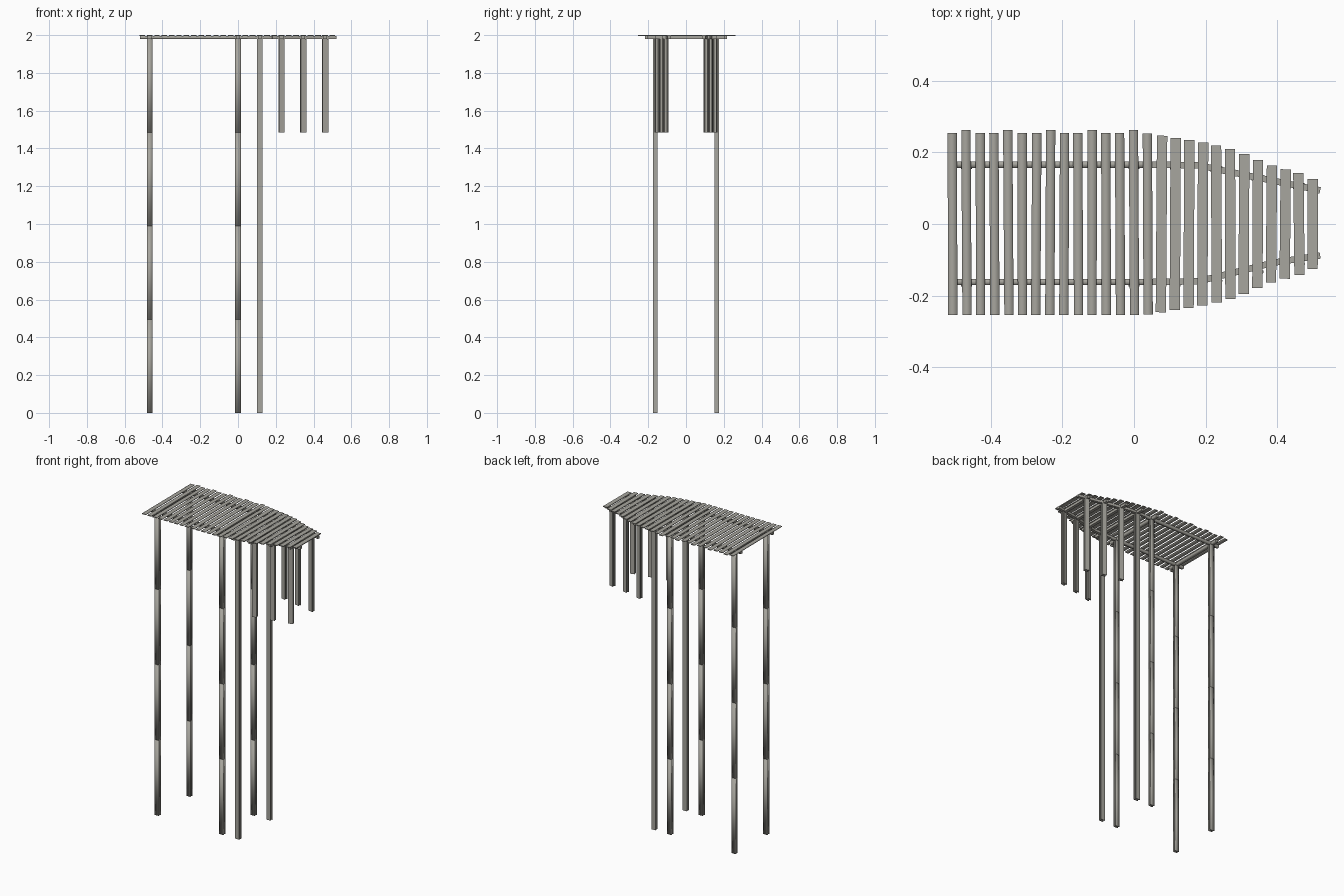
import bpy, math, random
from mathutils import Vector

random.seed(4)
cube = bpy.data.objects.get("Cube")
if cube:
    bpy.data.objects.remove(cube, do_unlink=True)

wood = bpy.data.materials.new("weathered_grey_wood")
wood.use_nodes = True
colour = (0.39, 0.38, 0.342, 1)
wood.diffuse_color = colour
wood.node_tree.nodes["Principled BSDF"].inputs["Base Color"].default_value = colour

# Which faces of a timber are smooth: none, the four long ones, or all
FLAT, LONG, ALL = (), (0, 1, 2, 4), range(6)


def timber(name, start, end, width, bottom, top, smooth=FLAT):
    """Box running from start to end in plan, between two heights."""
    a, b = Vector(start), Vector(end)
    along = (b - a).normalized()
    side = Vector((-along.y, along.x)) * width / 2
    plan = [a - side, b - side, b + side, a + side]
    verts = [(p.x, p.y, z) for z in (bottom, top) for p in plan]
    faces = [(3, 2, 1, 0), (4, 5, 6, 7)]
    faces += [(i, (i + 1) % 4, (i + 1) % 4 + 4, i + 4) for i in range(4)]
    mesh = bpy.data.meshes.new(name)
    mesh.from_pydata(verts, [], faces)
    mesh.materials.append(wood)
    mesh.polygons.foreach_set("use_smooth", [f in smooth for f in range(6)])
    obj = bpy.data.objects.new(name, mesh)
    bpy.context.collection.objects.link(obj)


def post(name, centre, angle, bottom, top, smooth):
    """Two flanges joined by a narrower web, turned to follow the rail."""
    along = Vector((math.cos(angle), math.sin(angle)))
    across = Vector((-along.y, along.x))
    for part, offset, half, depth in (("front_flange", -0.0075, 0.015, 0.007),
                                      ("web", 0, 0.008, 0.008),
                                      ("back_flange", 0.0075, 0.015, 0.007)):
        c = centre + across * offset
        timber(f"{name}_{part}", c - along * half, c + along * half, depth, bottom, top, smooth)


def sample(points, x):
    """Linear interpolation along a plan profile."""
    for (xa, ya), (xb, yb) in zip(points, points[1:]):
        if x <= xb:
            return ya + (yb - ya) * max(0, (x - xa) / (xb - xa))
    return points[-1][1]


def plank_x(i):
    """Planks sit slightly closer together in the tapered end."""
    return -0.507 + 0.039 * min(i, 13) + 0.0384 * max(i - 13, 0)


TOP, DECK, UNDER = 2.0, 1.995, 1.979
SEGMENT = 0.495
rails = {
    "left": [(-0.52, 0.166), (0.05, 0.166), (0.18, 0.164), (0.29, 0.141), (0.52, 0.094)],
    "right": [(-0.52, -0.162), (0.05, -0.162), (0.18, -0.16), (0.29, -0.133),
              (0.39, -0.108), (0.52, -0.088)],
}
outline = [(0.03, 0.254), (0.2, 0.227), (0.28, 0.207), (0.38, 0.164), (0.46, 0.143), (0.5, 0.126)]

# Deck planks, every third one of the old section a little longer
for i in range(27):
    x = plank_x(i)
    old = i < 15
    half = sample(outline, x)
    extra = 0.009 if old and i % 3 == 1 else 0
    skew = random.uniform(-0.002, 0.002)
    timber(f"deck_plank_{i + 1}", (x - skew, -half), (x + skew, half + extra),
           0.026 if old else 0.029, DECK, TOP, LONG if old else FLAT)

# Long rails under the planks
for side, path in rails.items():
    for n, (a, b) in enumerate(zip(path, path[1:])):
        timber(f"{side}_rail_{n + 1}", a, b, 0.018, UNDER, DECK, LONG if n == 0 else FLAT)

# Cross beams and posts below matching planks
for n, i in enumerate((1, 13, 16, 19, 22, 25)):
    x = plank_x(i)
    stacked, tall = n < 2, n < 3
    reach = min(0.217, sample(outline, x) - 0.015)
    timber(f"cross_beam_{n + 1}", (x, -reach), (x, reach), 0.02, UNDER, DECK,
           LONG if stacked else FLAT)
    if stacked:
        spans = [(k * SEGMENT, (k + 1) * SEGMENT) for k in range(4)]
    else:
        spans = [(0 if tall else 3 * SEGMENT, 4 * SEGMENT)]
    y = sample(rails["left"], x) - (0.002 if tall else 0)
    turn = 0 if tall else -0.22
    for side, sign in (("left", 1), ("right", -1)):
        for k, (low, high) in enumerate(spans):
            post(f"{side}_post_{n + 1}_section_{k + 1}", Vector((x, sign * y)), sign * turn,
                 low, high, ALL if stacked else FLAT)
